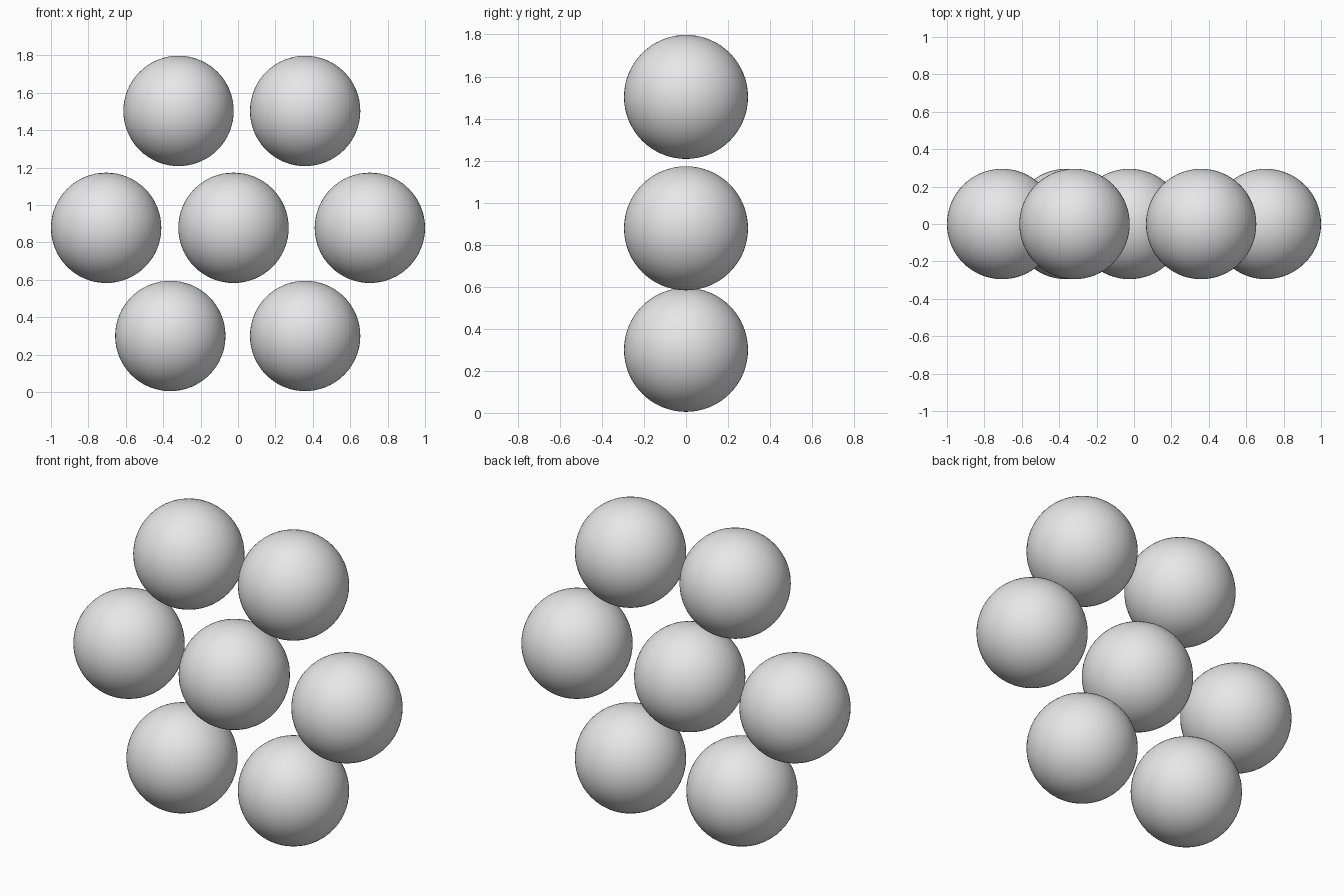
import bpy

cube = bpy.data.objects.get("Cube")
if cube:
    bpy.data.objects.remove(cube, do_unlink=True)

# Single grey material
GREY = (0.8, 0.8, 0.8, 1.0)
grey = bpy.data.materials.new("light_grey")
grey.use_nodes = True
grey.diffuse_color = GREY
grey.node_tree.nodes["Principled BSDF"].inputs["Base Color"].default_value = GREY

RADIUS = 0.295

# Rows of ball centres: name, height, x positions
ROWS = [
    ("bottom", 0.30, {"right": -0.362, "left": 0.359}),
    ("middle", 0.878, {"right": -0.705, "centre": -0.024, "left": 0.705}),
    ("top", 1.503, {"right": -0.318, "left": 0.359}),
]


def add_ball(name, x, z):
    bpy.ops.mesh.primitive_uv_sphere_add(
        segments=64, ring_count=32, radius=RADIUS, location=(x, 0, z))
    ball = bpy.context.object
    ball.name = name
    ball.data.materials.append(grey)
    bpy.ops.object.shade_smooth()


# Seven balls in a flat hexagonal cluster
for row, z, places in ROWS:
    for side, x in places.items():
        add_ball(f"{row}_{side}_ball", x, z)
